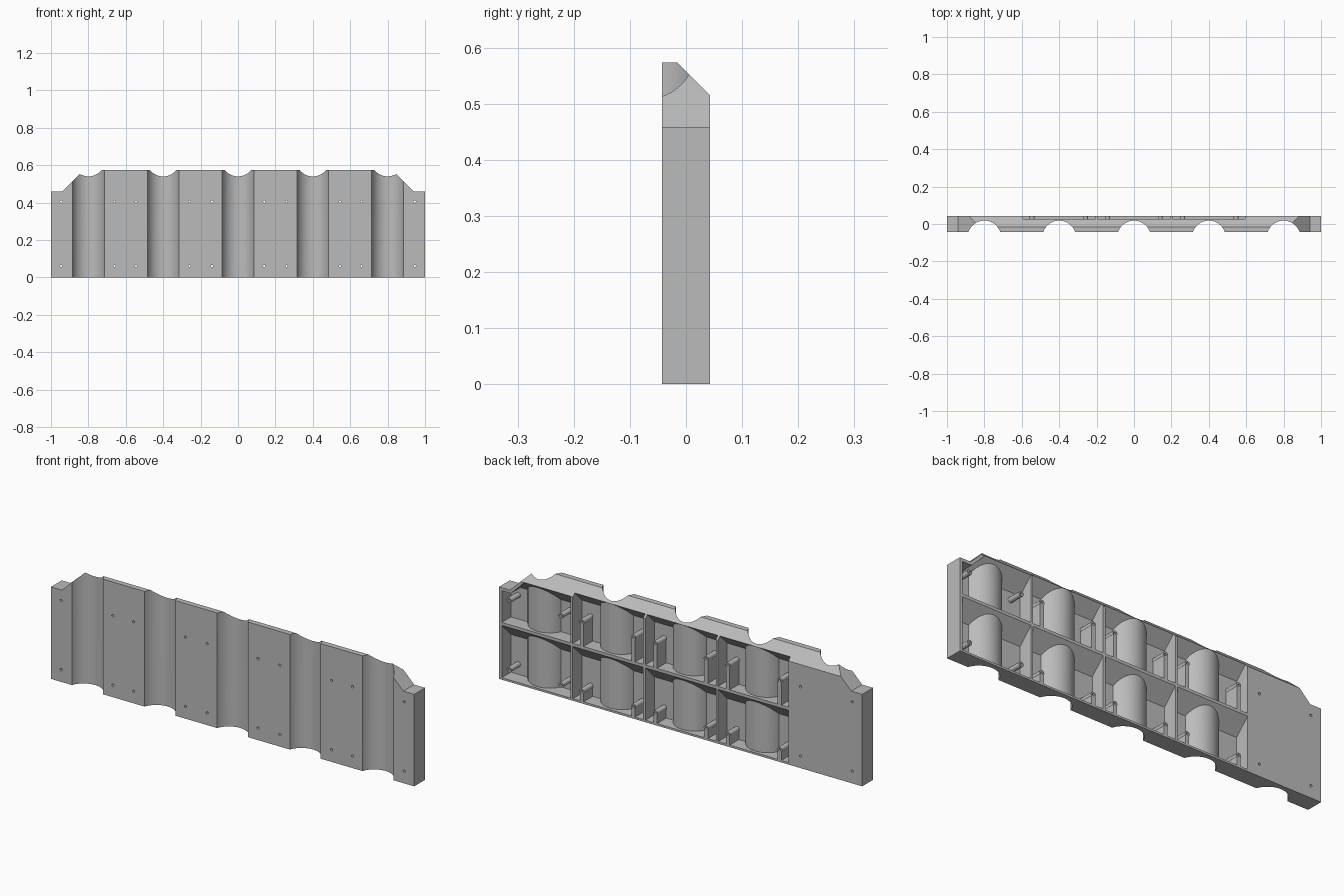
import bpy, bmesh, math

cube = bpy.data.objects.get("Cube")
if cube:
    bpy.data.objects.remove(cube, do_unlink=True)

BACK = 0.0425
TOP = 0.573
GROOVES = [-0.8, -0.4, 0, 0.4, 0.8]
HOLE_X = [0.14, 0.26, 0.545, 0.66, 0.945]
HOLE_Z = [0.06, 0.405]

grey = bpy.data.materials.new("plain grey")
grey.use_nodes = True
grey.diffuse_color = (0.5, 0.5, 0.5, 1)
grey.node_tree.nodes["Principled BSDF"].inputs["Base Color"].default_value = (0.5, 0.5, 0.5, 1)


def prism(profile, axis, lo, hi):
    """A flat profile in the two other axes, extruded along one axis."""
    return profile, axis, lo, hi


def box(x0, x1, y0, y1, z0, z1):
    return prism([(x0, z0), (x1, z0), (x1, z1), (x0, z1)], 1, y0, y1)


def disc(cx, cy, r, n):
    return [(cx + r * math.cos(math.tau * i / n), cy + r * math.sin(math.tau * i / n))
            for i in range(n)]


def solid(name, prisms):
    bm = bmesh.new()
    for profile, axis, lo, hi in prisms:
        rings = []
        for depth in (lo, hi):
            ring = []
            for p in profile:
                co = list(p)
                co.insert(axis, depth)
                ring.append(bm.verts.new(co))
            rings.append(ring)
            bm.faces.new(ring)
        n = len(profile)
        for i in range(n):
            j = (i + 1) % n
            bm.faces.new((rings[0][i], rings[0][j], rings[1][j], rings[1][i]))
    bmesh.ops.recalc_face_normals(bm, faces=bm.faces)
    mesh = bpy.data.meshes.new(name)
    bm.to_mesh(mesh)
    bm.free()
    mesh.materials.append(grey)
    ob = bpy.data.objects.new(name, mesh)
    bpy.context.collection.objects.link(ob)
    return ob


def cut(target, cutter):
    mod = target.modifiers.new("cut", "BOOLEAN")
    mod.operation = "DIFFERENCE"
    mod.solver = "EXACT"
    mod.object = cutter
    bpy.context.view_layer.objects.active = target
    bpy.ops.object.modifier_apply(modifier=mod.name)
    bpy.data.objects.remove(cutter, do_unlink=True)


# Panel with stepped upper corners
half = [(1, 0), (1, 0.458), (0.94, 0.458), (0.825, TOP)]
panel = solid("panel", [prism(half + [(-x, z) for x, z in reversed(half)], 1, -BACK, BACK)])

# Sloping edge along the top of the back
cut(panel, solid("bevel_cutter", [prism(
    [(-0.015, TOP), (0.085, TOP - 0.1), (0.085, TOP + 0.1), (-0.115, TOP + 0.1)], 0, -1.1, 1.1)]))

# Pockets in the back, two rows of four, each with a sloping ceiling
pockets = []
for x0, x1, roof in [(-0.594, -0.206, 0.503), (-0.194, 0.194, 0.503),
                     (0.206, 0.594, 0.503), (0.606, 0.985, 0.475)]:
    for floor, ceiling in [(0.01, 0.228), (0.285, roof)]:
        front, rear = -0.03, 0.06
        pockets.append(prism([(front, floor), (rear, floor), (rear, ceiling + rear),
                              (front, ceiling + front)], 0, x0, x1))
pocket = solid("pocket_cutter", pockets)

# Material kept inside the pockets: groove shells, end corner, fins and screw posts
cut(pocket, solid("groove_shells", [prism(disc(x, -0.072, 0.1, 64), 2, -0.1, 0.7) for x in GROOVES]))
cut(pocket, solid("corner_skin", [prism(
    [(1.1, 0.443), (0.934, 0.443), (0.75, 0.627), (1.1, 0.627)], 1, -0.1, 0.1)]))
fins = []
for x in HOLE_X[:3]:
    for s in (-1, 1):
        for floor, z in zip((0.005, 0.28), HOLE_Z):
            fins.append(box(s * x - 0.01, s * x + 0.01, -0.05, BACK, floor, z))
cut(pocket, solid("fins", fins))
spots = [(s * x, z) for x in HOLE_X for s in (-1, 1) for z in HOLE_Z]
cut(pocket, solid("screw_posts", [prism(disc(x, z, 0.013, 20), 1, -0.05, BACK) for x, z in spots]))
cut(panel, pocket)

# Round grooves down the front, and screw holes
cut(panel, solid("groove_cutter", [prism(disc(x, -0.072, 0.09, 64), 2, -0.1, 0.7) for x in GROOVES]))
cut(panel, solid("hole_cutter", [prism(disc(x, z, 0.006, 16), 1, -0.1, 0.1) for x, z in spots]))

bpy.ops.object.select_all(action="DESELECT")
panel.select_set(True)
bpy.context.view_layer.objects.active = panel
bpy.ops.object.shade_smooth_by_angle(angle=math.radians(25))
